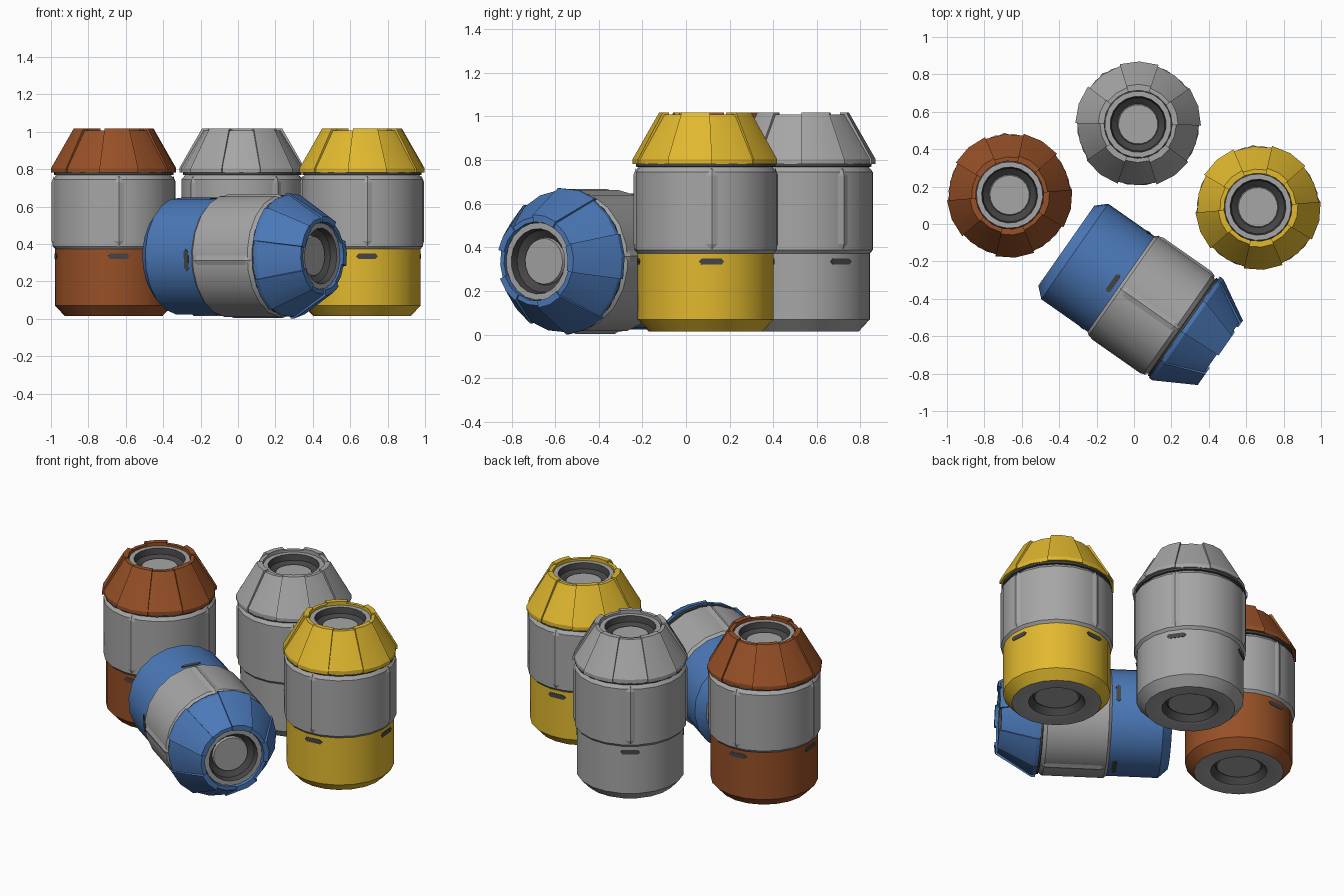
import bpy, bmesh, math
from mathutils import Matrix, Vector

if "Cube" in bpy.data.objects:
    bpy.data.objects.remove(bpy.data.objects["Cube"])


def material(name, rgb):
    m = bpy.data.materials.new(name)
    m.diffuse_color = (*rgb, 1)
    m.use_nodes = True
    m.node_tree.nodes["Principled BSDF"].inputs["Base Color"].default_value = m.diffuse_color
    return m


GREY = material("light grey", (0.38, 0.38, 0.38))
DARK = material("dark grey", (0.06, 0.06, 0.06))
RUST = material("rust orange", (0.31, 0.08, 0.02))
YELLOW = material("yellow", (0.75, 0.48, 0.028))
BLUE = material("blue", (0.07, 0.19, 0.48))


def finish(name, bm, mats, matrix, smooth=True):
    bmesh.ops.remove_doubles(bm, verts=bm.verts, dist=1e-5)
    bmesh.ops.recalc_face_normals(bm, faces=bm.faces)
    me = bpy.data.meshes.new(name)
    for f in bm.faces:
        f.smooth = smooth
    bm.to_mesh(me)
    bm.free()
    for m in mats:
        me.materials.append(m)
    if smooth:
        me.set_sharp_from_angle(angle=math.radians(25))
    ob = bpy.data.objects.new(name, me)
    ob.matrix_world = matrix
    bpy.context.collection.objects.link(ob)


def polar(r, a, z):
    return Vector((r * math.cos(a), r * math.sin(a), z))


# Canister shell: (radius, height, material of the band that ends here)
# 0 = grey, 1 = dark, 2 = paint
SHELL = [
    (0, 0.05, 0), (0.125, 0.05, 0), (0.14, 0.06, 1), (0.165, 0.02, 1),
    (0.18, 0.015, 0), (0.262, 0.015, 0), (0.313, 0.07, 2), (0.313, 0.372, 2),
    (0.327, 0.388, 0), (0.327, 0.745, 0), (0.308, 0.768, 0),
    (0.32, 0.77, 1), (0.32, 0.79, 1), (0.29, 0.80, 1), (0.18, 0.97, 1),
    (0.178, 0.997, 0), (0.15, 0.997, 0), (0.143, 0.96, 1), (0.11, 0.935, 1),
    (0.105, 0.95, 0), (0, 0.95, 0),
]


def shell(name, mats, matrix, n=20):
    bm = bmesh.new()
    ang = [math.tau * (i + 0.5) / n for i in range(n)]
    rings = [[bm.verts.new(polar(r, a, z)) for a in ang] if r else [bm.verts.new((0, 0, z))]
             for r, z, _ in SHELL]
    for k in range(1, len(SHELL)):
        p, q = rings[k - 1], rings[k]
        for i in range(n):
            j = (i + 1) % n
            if len(p) == 1:
                vs = (p[0], q[j], q[i])
            elif len(q) == 1:
                vs = (p[i], p[j], q[0])
            else:
                vs = (p[i], p[j], q[j], q[i])
            bm.faces.new(vs).material_index = SHELL[k][2]
    finish(name, bm, mats, matrix)


# Conical cap: ten panels, every second one raised
def cap(name, paint, matrix):
    bm = bmesh.new()
    for k in range(10):
        d = 0.0 if k % 2 == 0 else 0.010
        section = [(0.30, 0.785), (0.336 - d, 0.782), (0.336 - d, 0.805),
                   (0.214 - d, 1.018 - d), (0.182, 1.018 - d), (0.182, 0.96)]
        start = math.radians(-108 + 36 * k)
        cols = [[bm.verts.new(polar(r, start + math.radians(18 * i), z)) for r, z in section]
                for i in range(3)]
        m = len(section)
        for a, b in zip(cols, cols[1:]):
            for i in range(m):
                j = (i + 1) % m
                bm.faces.new((a[i], b[i], b[j], a[j]))
        bm.faces.new(cols[0])
        bm.faces.new(cols[-1][::-1])
        bmesh.ops.recalc_face_normals(bm, faces=bm.faces)
    me_faces = list(bm.faces)
    for f in me_faces:
        f.smooth = True
    me = bpy.data.meshes.new(name)
    bm.to_mesh(me)
    bm.free()
    me.materials.append(paint)
    me.set_sharp_from_angle(angle=math.radians(25))
    ob = bpy.data.objects.new(name, me)
    ob.matrix_world = matrix
    bpy.context.collection.objects.link(ob)


# Four pointed ridges around the upper body
def ribs(name, matrix):
    bm = bmesh.new()
    for k in range(4):
        rot = Matrix.Rotation(k * math.pi / 2, 3, 'Z')
        w, x = 0.034, 0.320
        base = [(x, 0, 0.38), (x, w, 0.415), (x, w, 0.73), (x, 0, 0.765),
                (x, -w, 0.73), (x, -w, 0.415)]
        v = [bm.verts.new(rot @ Vector(p)) for p in base]
        lo, hi = (bm.verts.new(rot @ Vector((0.333, 0, z))) for z in (0.415, 0.73))
        for vs in ((v[0], v[1], lo), (v[1], v[2], hi, lo), (v[2], v[3], hi),
                   (v[3], v[4], hi), (v[4], v[5], lo, hi), (v[5], v[0], lo), v[::-1]):
            bm.faces.new(vs)
    finish(name, bm, [GREY], matrix, False)


# Four dark slots below the ridges
def slots(name, matrix):
    bm = bmesh.new()
    for k in range(4):
        rot = Matrix.Rotation(k * math.pi / 2, 3, 'Z')
        outline = [(-0.058, 0.335), (-0.046, 0.321), (0.046, 0.321),
                   (0.058, 0.335), (0.046, 0.349), (-0.046, 0.349)]
        a, b = ([bm.verts.new(rot @ Vector((x, y, z))) for y, z in outline]
                for x in (0.303, 0.312))
        bm.faces.new(a[::-1])
        bm.faces.new(b)
        for i in range(6):
            j = (i + 1) % 6
            bm.faces.new((a[i], a[j], b[j], b[i]))
    finish(name, bm, [DARK], matrix, False)


def canister(name, paint, matrix):
    shell(name + "_shell", [GREY, DARK, paint], matrix)
    cap(name + "_cap", paint, matrix)
    ribs(name + "_ridges", matrix)
    slots(name + "_slots", matrix)


def upright(x, y, turn):
    return Matrix.Translation((x, y, 0)) @ Matrix.Rotation(math.radians(turn), 4, 'Z')


canister("rust_canister", RUST, upright(-0.665, 0.155, 5))
canister("grey_canister", GREY, upright(0.022, 0.533, 35))
canister("yellow_canister", YELLOW, upright(0.663, 0.09, 5))

# Canister lying on its side
t, roll = math.radians(35), math.radians(4)
axis = Vector((math.cos(t), -math.sin(t), 0))
side = Vector((math.sin(t), math.cos(t), 0))
up = Vector((0, 0, math.cos(roll))) - side * math.sin(roll)
lying = Matrix((up, axis.cross(up), axis)).transposed().to_4x4()
canister("fallen_blue_canister", BLUE, Matrix.Translation((-0.374, -0.107, 0.336)) @ lying)
